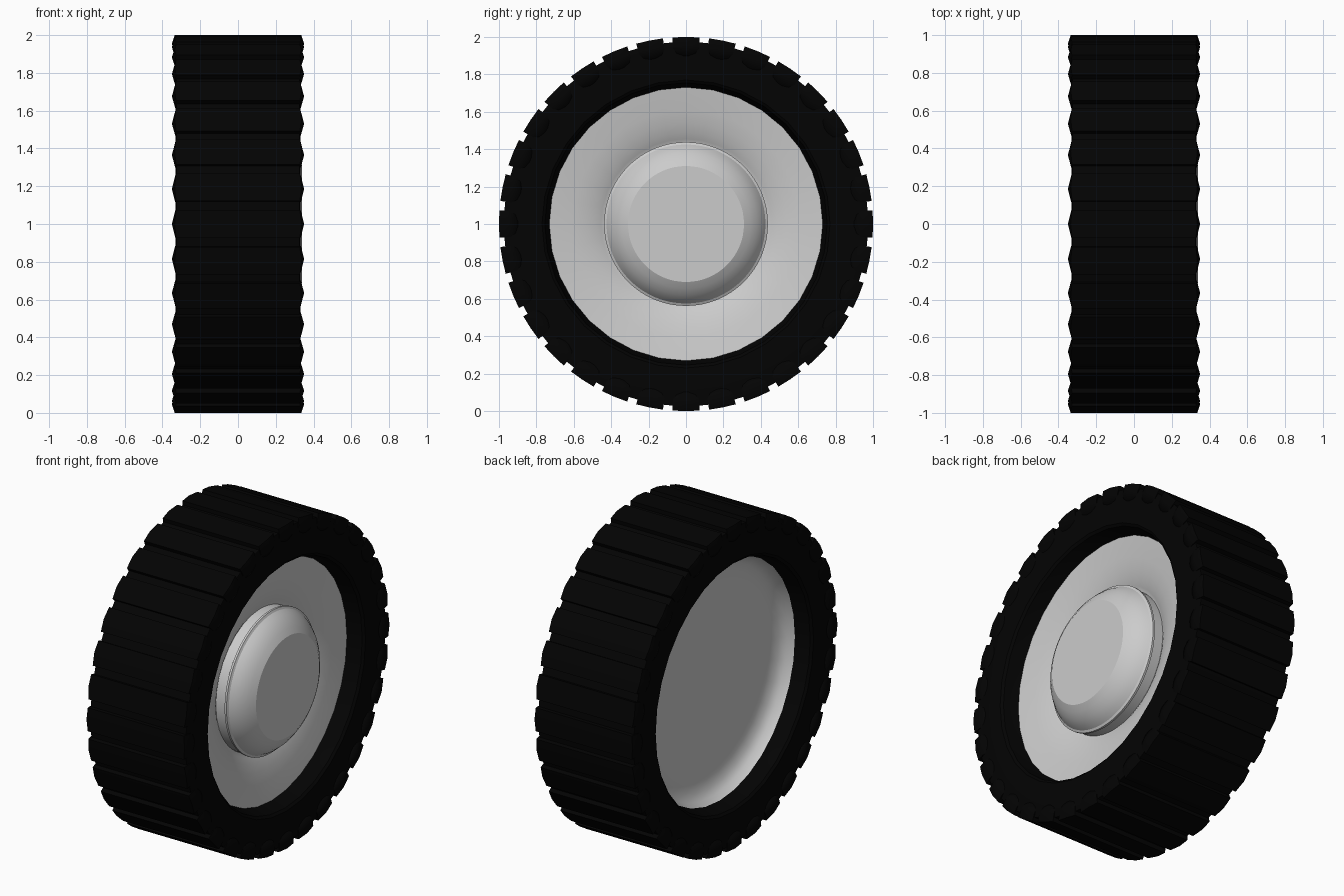
import bpy, bmesh
from math import sin, cos, pi

if "Cube" in bpy.data.objects:
    bpy.data.objects.remove(bpy.data.objects["Cube"])

LUGS = 32
rubber = bpy.data.materials.new("rubber")
rubber.diffuse_color = (0.001, 0.001, 0.001, 1)
rubber.use_nodes = True
rubber.node_tree.nodes["Principled BSDF"].inputs["Base Color"].default_value = rubber.diffuse_color


def on_axle(x, r, a):
    """Point at radius r and angle a around the x axle, which sits at z = 1."""
    return (x, r * sin(a), 1 + r * cos(a))


def finish(name, bm, angle, mat=None):
    bmesh.ops.recalc_face_normals(bm, faces=bm.faces)
    me = bpy.data.meshes.new(name)
    bm.to_mesh(me)
    bm.free()
    ob = bpy.data.objects.new(name, me)
    bpy.context.collection.objects.link(ob)
    if mat:
        me.materials.append(mat)
    bpy.ops.object.select_all(action='DESELECT')
    ob.select_set(True)
    bpy.context.view_layer.objects.active = ob
    bpy.ops.object.shade_smooth_by_angle(angle=angle * pi / 180)
    return ob


def lathe(name, profile, sides, closed=False, angle=35, mat=None):
    """Turn an (x, radius) profile about the axle; radius 0 makes a pole."""
    bm = bmesh.new()
    rings = []
    for x, r in profile:
        if r == 0:
            rings.append([bm.verts.new((x, 0, 1))] * sides)
        else:
            rings.append([bm.verts.new(on_axle(x, r, 2 * pi * i / sides))
                          for i in range(sides)])
    pairs = list(zip(rings, rings[1:]))
    if closed:
        pairs.append((rings[-1], rings[0]))
    for a, b in pairs:
        for i in range(sides):
            j = (i + 1) % sides
            quad = list(dict.fromkeys((a[i], a[j], b[j], b[i])))
            bm.faces.new(quad)
    return finish(name, bm, angle, mat)


# Tyre body: half section mirrored across the wheel's middle plane
half = [(0.325, 0.978), (0.331, 0.94), (0.332, 0.77), (0.32, 0.755),
        (0.23, 0.734), (0.20, 0.72)]
lathe("tyre", half + [(-x, r) for x, r in reversed(half)], LUGS,
      closed=True, mat=rubber)

# Tread lugs: bars across the tyre with pointed ends
bm = bmesh.new()
w = 0.073
for k in range(LUGS):
    mid = 2 * pi * k / LUGS
    verts = [bm.verts.new(on_axle(s * x, r, mid + t * w))
             for r, edge, centre in ((1.0, 0.328, 0.335), (0.955, 0.333, 0.35),
                                     (0.90, 0.325, 0.333))
             for t, x in ((-1, edge), (0, centre), (1, edge))
             for s in (-1, 1)]
    hull = bmesh.ops.convex_hull(bm, input=verts)
    inner = [g for g in hull["geom_interior"] if isinstance(g, bmesh.types.BMVert)]
    bmesh.ops.delete(bm, geom=inner, context='VERTS')
finish("tread_lugs", bm, 60, rubber)

# Rim: trumpet-shaped outer face that steepens toward the hub, bowl inside
lathe("rim", [(0.15, 0), (0.15, 0.43), (0.165, 0.455), (0.18, 0.49),
              (0.198, 0.54), (0.213, 0.61), (0.232, 0.731), (-0.232, 0.731),
              (-0.19, 0.712), (-0.16, 0.675), (-0.145, 0.62), (-0.14, 0.55),
              (-0.14, 0)], LUGS)

# Hub cap: flat-topped dome sitting on a slim lip
lathe("hub_cap", [(0.34, 0), (0.34, 0.31), (0.32, 0.345), (0.293, 0.38),
                  (0.262, 0.408), (0.235, 0.425), (0.228, 0.438),
                  (0.215, 0.438), (0.21, 0.43), (0.14, 0.43), (0.14, 0)], 64,
      angle=22)
